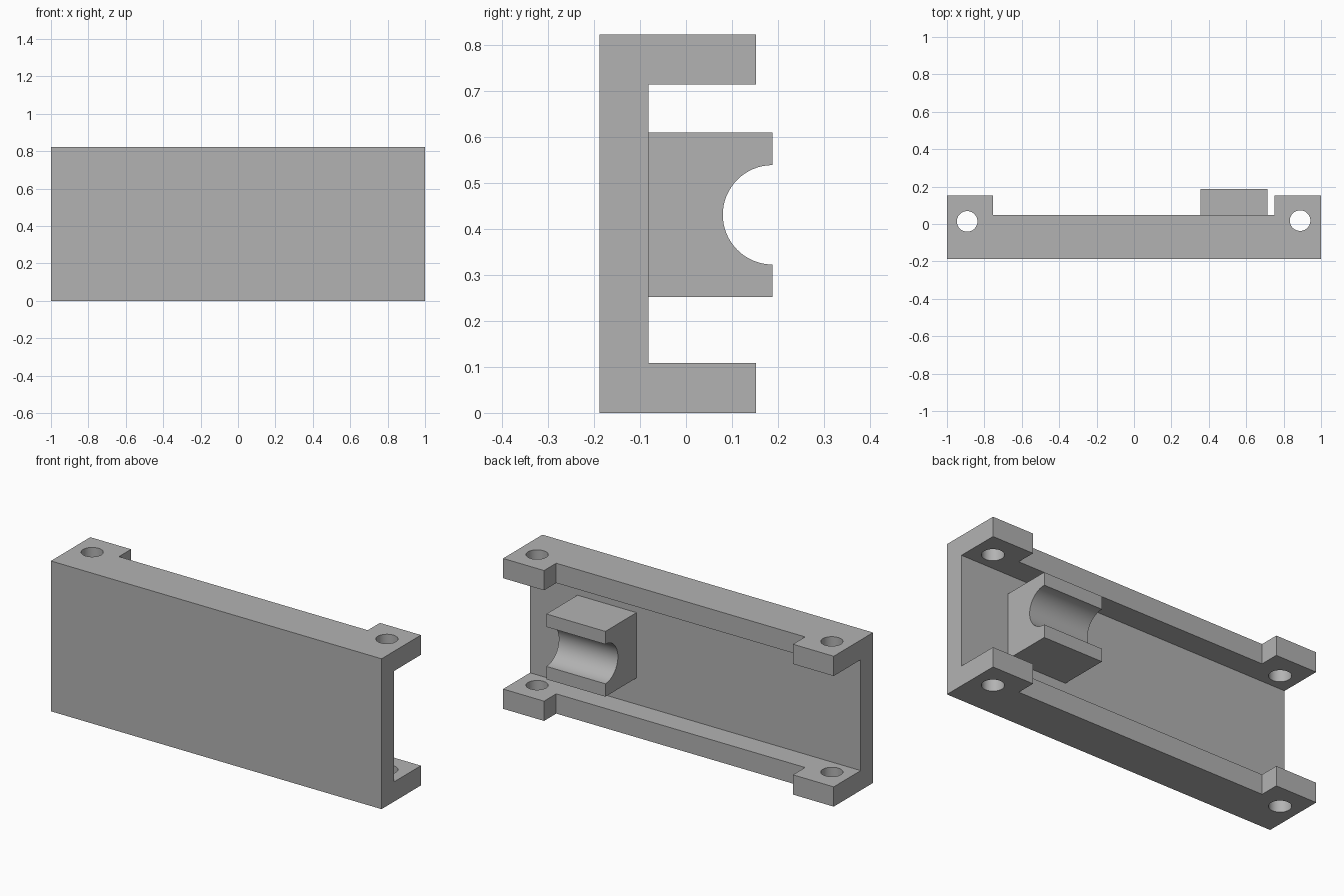
import bpy, bmesh, math
from mathutils import Matrix, Vector

cube = bpy.data.objects.get("Cube")
if cube:
    bpy.data.objects.remove(cube, do_unlink=True)

# Overall sizes
HEIGHT, WALL = 0.822, 0.108
FRONT, INNER = -0.188, -0.081
RAIL_BACK, EAR_BACK, PAD_BACK = 0.047, 0.152, 0.188

grey = bpy.data.materials.new("plain grey")
grey.use_nodes = True
colour = (0.448, 0.448, 0.448, 1)
grey.diffuse_color = colour
grey.node_tree.nodes["Principled BSDF"].inputs["Base Color"].default_value = colour


def add_object(name, bm):
    bmesh.ops.recalc_face_normals(bm, faces=bm.faces)
    mesh = bpy.data.meshes.new(name)
    bm.to_mesh(mesh)
    bm.free()
    mesh.materials.append(grey)
    obj = bpy.data.objects.new(name, mesh)
    bpy.context.collection.objects.link(obj)
    return obj


def extrude_along_x(name, profile, x0, x1):
    """Solid from a (y, z) outline swept from x0 to x1."""
    bm = bmesh.new()
    face = bm.faces.new([bm.verts.new((x0, y, z)) for y, z in profile])
    swept = bmesh.ops.extrude_face_region(bm, geom=[face])["geom"]
    moved = [v for v in swept if isinstance(v, bmesh.types.BMVert)]
    bmesh.ops.translate(bm, verts=moved, vec=Vector((x1 - x0, 0, 0)))
    return add_object(name, bm)


def cut(obj, cutter):
    cutter.hide_render = True
    mod = obj.modifiers.new("cut", 'BOOLEAN')
    mod.operation, mod.solver, mod.object = 'DIFFERENCE', 'EXACT', cutter
    bpy.context.view_layer.objects.active = obj
    bpy.ops.object.modifier_apply(modifier=mod.name)
    bpy.data.objects.remove(cutter, do_unlink=True)


# C-shaped channel: front wall with a top and a bottom rail
top = HEIGHT - WALL
channel = extrude_along_x("channel_housing", [
    (FRONT, 0), (EAR_BACK, 0), (EAR_BACK, WALL), (INNER, WALL),
    (INNER, top), (EAR_BACK, top), (EAR_BACK, HEIGHT), (FRONT, HEIGHT)], -1, 1)

# Trim the rails between the corner ears
cut(channel, extrude_along_x("rail_trim", [
    (RAIL_BACK, -0.1), (0.3, -0.1), (0.3, 1), (RAIL_BACK, 1)], -0.753, 0.752))

# Screw holes through both rails at each end
for x, y in ((-0.892, 0.014), (0.888, 0.018)):
    bm = bmesh.new()
    bmesh.ops.create_cone(bm, cap_ends=True, segments=48, radius1=0.055,
                          radius2=0.055, depth=2,
                          matrix=Matrix.Translation((x, y, HEIGHT / 2)))
    cut(channel, add_object("hole_cutter", bm))

# Saddle block with a half-round groove
low, high, radius, steps = 0.252, 0.609, 0.108, 32
middle = (low + high) / 2
groove = [(PAD_BACK - radius * math.sin(math.pi * i / steps),
           middle - radius * math.cos(math.pi * i / steps)) for i in range(steps + 1)]
saddle = extrude_along_x("saddle_block", [
    (INNER, low), (PAD_BACK, low)] + groove + [(PAD_BACK, high), (INNER, high)],
    0.356, 0.713)

# Smooth round surfaces, crisp edges elsewhere
for obj in (channel, saddle):
    bpy.ops.object.select_all(action='DESELECT')
    obj.select_set(True)
    bpy.context.view_layer.objects.active = obj
    bpy.ops.object.shade_smooth_by_angle(angle=math.radians(30))
